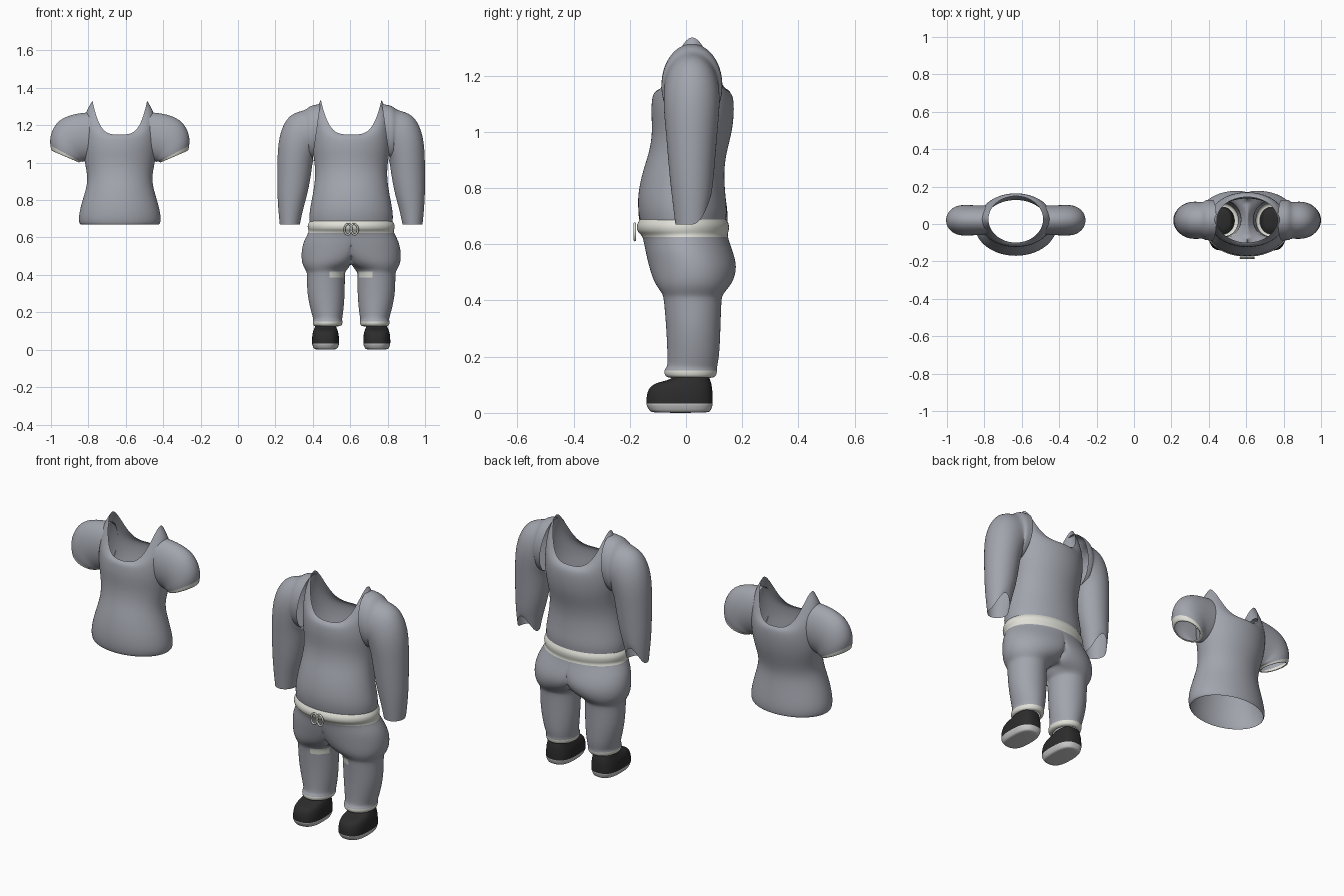
import bpy, bmesh
from math import cos, sin, pi, radians

cube = bpy.data.objects.get("Cube")
if cube:
    bpy.data.objects.remove(cube, do_unlink=True)

SIDES = 32
SHIRT_X, OUTFIT_X = -0.632, 0.605


def material(name, rgb):
    mat = bpy.data.materials.new(name)
    mat.use_nodes = True
    mat.diffuse_color = (*rgb, 1)
    mat.node_tree.nodes["Principled BSDF"].inputs["Base Color"].default_value = (*rgb, 1)
    return mat


cloth = material("grey_cloth", (.36, .375, .42))
trim = material("cream_trim", (.75, .75, .69))
leather = material("black_leather", (.025, .025, .025))
rubber = material("pale_rubber", (.6, .6, .6))


def collar(c, s):
    """Lift the rim towards both shoulders."""
    return c ** 4


def hem(c, s):
    """Lift the rim towards the back."""
    return max(s, 0) ** 2


def power(value, exponent):
    return abs(value) ** exponent * (1 if value >= 0 else -1)


def loft(name, origin_x, rings, mats, rule=None, lift_shape=collar,
         mirror=False, halve=False, cap=False, square=1):
    """Skin oval rings listed from top to hem.
    A ring is x, z, radius, front y, back y, then optional tilt and lift."""
    bm = bmesh.new()
    rows = []
    for ring in rings:
        x, z, r, front, back, tilt, lift = (tuple(ring) + (0, 0))[:7]
        t = radians(tilt)
        row = []
        for j in range(SIDES):
            a = 2 * pi * j / SIDES
            c, s = power(cos(a), square), power(sin(a), square)
            px = x + r * c * cos(t)
            pz = z + r * c * sin(t) + lift * lift_shape(c, s)
            py = (front + back) / 2 + (back - front) / 2 * s
            if halve:
                px = max(px, 0)
            row.append(bm.verts.new((px, py, pz)))
        rows.append(row)
    inner = []
    for i, (upper, lower) in enumerate(zip(rows, rows[1:])):
        for j in range(SIDES):
            k = (j + 1) % SIDES
            face = bm.faces.new((upper[j], lower[j], lower[k], upper[k]))
            if rule:
                face.material_index = rule(i, face.calc_center_median())
            if halve and all(v.co.x < 1e-5 for v in face.verts):
                inner.append(face)
    if cap:
        bm.faces.new(rows[0])
        bm.faces.new(rows[-1][::-1]).material_index = len(mats) - 1
    if inner:
        bmesh.ops.delete(bm, geom=inner, context='FACES')
    for face in bm.faces:
        face.smooth = True
    mesh = bpy.data.meshes.new(name)
    bm.to_mesh(mesh)
    bm.free()
    for mat in mats:
        mesh.materials.append(mat)
    obj = bpy.data.objects.new(name, mesh)
    obj.location.x = origin_x
    bpy.context.collection.objects.link(obj)
    if mirror:
        obj.modifiers.new("Mirror", 'MIRROR')
    obj.modifiers.new("Smooth", 'SUBSURF').levels = 2
    obj.modifiers["Smooth"].render_levels = 2
    return obj


# Short-sleeved shirt: body with a scooped neck
loft("shirt_body", SHIRT_X, [
    (0, 1.15, .147, -.10, .15, 0, .185),
    (0, 1.14, .185, -.115, .16, 0, .135),
    (0, 1.12, .2, -.12, .165, 0, .06),
    (0, 1.07, .2, -.125, .165),
    (0, 1.0, .188, -.12, .155),
    (0, .93, .173, -.13, .135),
    (0, .87, .177, -.15, .125),
    (0, .78, .207, -.17, .14),
    (0, .71, .222, -.172, .15),
    (0, .675, .218, -.165, .148),
    (0, .67, .21, -.16, .145)], [cloth])

# Puffed sleeves ending in a cream band
loft("shirt_sleeves", SHIRT_X, [
    (.165, 1.14, .13, -.06, .1, 95),
    (.21, 1.135, .132, -.06, .1, 85),
    (.265, 1.12, .134, -.062, .102, 60),
    (.288, 1.075, .113, -.062, .102, 38),
    (.29, 1.046, .09, -.057, .097, 26),
    (.292, 1.03, .08, -.052, .092, 23),
    (.29, 1.034, .07, -.045, .085, 23)],
    [cloth, trim], rule=lambda i, p: int(i >= 4), mirror=True)

# Long-sleeved top: body
loft("top_body", OUTFIT_X, [
    (0, 1.15, .163, -.10, .145, 0, .19),
    (0, 1.14, .195, -.115, .16, 0, .14),
    (0, 1.12, .207, -.122, .17, 0, .06),
    (0, 1.07, .208, -.125, .172),
    (0, 1.0, .196, -.12, .165),
    (0, .93, .192, -.13, .145),
    (0, .86, .2, -.155, .135),
    (0, .78, .216, -.172, .14),
    (0, .72, .226, -.172, .147),
    (0, .675, .222, -.162, .142)], [cloth])

# Long sleeves with a flared shoulder edge and a hem raised at the back
loft("top_sleeves", OUTFIT_X, [
    (.185, 1.165, .15, -.088, .13, 98),
    (.228, 1.16, .147, -.088, .13, 92),
    (.23, 1.15, .128, -.078, .115, 85),
    (.265, 1.14, .143, -.08, .12, 62),
    (.297, 1.08, .117, -.08, .12, 38),
    (.303, .98, .094, -.07, .11, 10),
    (.312, .85, .084, -.06, .1),
    (.324, .75, .066, -.048, .092, 0, .03),
    (.328, .67, .054, -.038, .085, 0, .09)],
    [cloth], lift_shape=hem, mirror=True)


# Trousers: one half mirrored, with waistband, knee tears and ankle cuffs
def trouser_colour(i, p):
    knee_tear = i == 8 and p.y < 0 and .04 < p.x < .125
    return int(i < 3 or i > 12 or knee_tear)


loft("trousers", OUTFIT_X, [
    (0, .688, .222, -.165, .145),
    (0, .668, .236, -.178, .156),
    (0, .642, .232, -.174, .152),
    (0, .632, .225, -.155, .147),
    (.02, .58, .236, -.146, .165),
    (.05, .52, .218, -.132, .184),
    (.095, .465, .17, -.115, .168),
    (.132, .435, .118, -.092, .142),
    (.135, .418, .104, -.082, .13),
    (.135, .4, .101, -.079, .126),
    (.135, .3, .102, -.07, .123),
    (.128, .2, .086, -.066, .119),
    (.125, .162, .076, -.066, .11),
    (.126, .155, .08, -.08, .112),
    (.126, .128, .079, -.076, .108),
    (.128, .125, .06, -.055, .09)],
    [cloth, trim], rule=trouser_colour, mirror=True, halve=True)

# Rounded shoes with pale soles
loft("shoes", OUTFIT_X, [
    (.137, .14, .052, -.035, .08),
    (.137, .118, .058, -.05, .085),
    (.137, .108, .063, -.11, .09),
    (.137, .085, .071, -.137, .094),
    (.137, .045, .073, -.142, .096),
    (.137, .031, .072, -.141, .095),
    (.137, .028, .072, -.141, .095),
    (.137, .006, .064, -.13, .088),
    (.137, 0, .054, -.118, .078)],
    [leather, rubber], rule=lambda i, p: int(i >= 5),
    mirror=True, cap=True, square=.75)

# Drawstring: two small hanging loops on the waistband
curve = bpy.data.curves.new("drawstring", 'CURVE')
curve.dimensions = '3D'
curve.bevel_depth = .005
curve.bevel_resolution = 2
for side in (-1, 1):
    spline = curve.splines.new('BEZIER')
    spline.use_cyclic_u = True
    path = [(.008, .67), (.028, .665), (.026, .618), (.012, .618)]
    spline.bezier_points.add(len(path) - 1)
    for point, (x, z) in zip(spline.bezier_points, path):
        point.co = (side * x, -.182, z)
        point.handle_left_type = point.handle_right_type = 'AUTO'
curve.materials.append(trim)
drawstring = bpy.data.objects.new("drawstring", curve)
drawstring.location.x = OUTFIT_X
bpy.context.collection.objects.link(drawstring)
